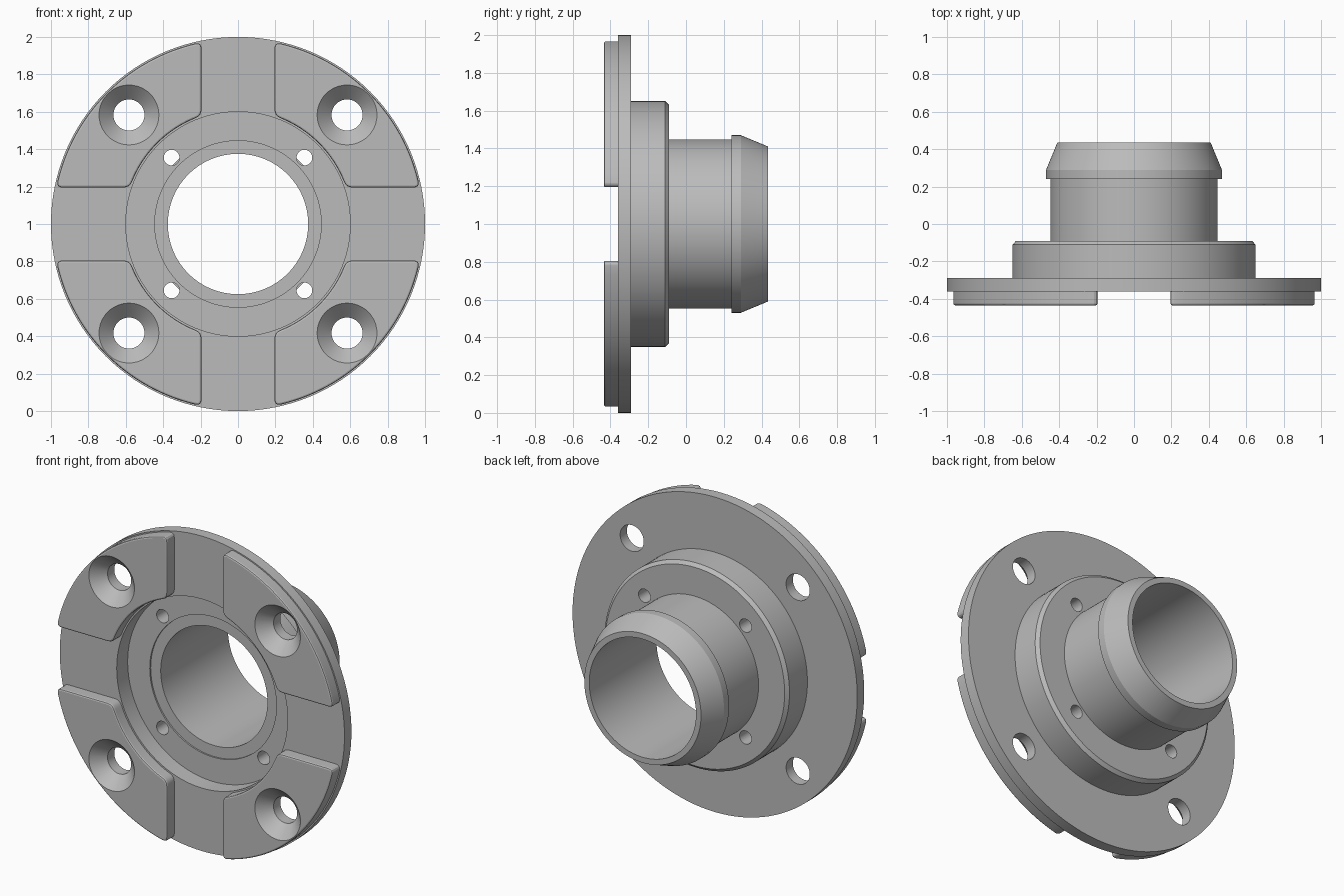
import bpy, bmesh, math
from mathutils import Vector

old = bpy.data.objects.get("Cube")
if old:
    bpy.data.objects.remove(old, do_unlink=True)

# Single grey metal
metal = bpy.data.materials.new("grey_metal")
metal.use_nodes = True
grey = (0.5, 0.5, 0.5, 1)
metal.diffuse_color = grey
metal.node_tree.nodes["Principled BSDF"].inputs["Base Color"].default_value = grey


def finish(bm, name):
    bmesh.ops.recalc_face_normals(bm, faces=bm.faces)
    mesh = bpy.data.meshes.new(name)
    bm.to_mesh(mesh)
    bm.free()
    mesh.materials.append(metal)
    ob = bpy.data.objects.new(name, mesh)
    bpy.context.collection.objects.link(ob)
    return ob


def lathe(bm, profile, steps, cx=0, cz=1, closed=True):
    """Spin (radius, y) points about an axis along y; closed profiles make a ring, open ones get caps."""
    rings = []
    for r, y in profile:
        rings.append([bm.verts.new((cx + r * math.cos(math.tau * i / steps), y,
                                    cz + r * math.sin(math.tau * i / steps)))
                      for i in range(steps)])
    pairs = list(zip(rings, rings[1:]))
    if closed:
        pairs.append((rings[-1], rings[0]))
    else:
        bm.faces.new(rings[0])
        bm.faces.new(rings[-1])
    for a, b in pairs:
        for i in range(steps):
            j = (i + 1) % steps
            bm.faces.new((a[i], a[j], b[j], b[i]))


# Flange, recessed boss and barbed tube in one turned body
bm = bmesh.new()
lathe(bm, [(0.6, -0.36), (1, -0.36), (1, -0.29), (0.65, -0.29), (0.65, -0.11),
           (0.63, -0.09), (0.447, -0.09), (0.447, 0.24), (0.47, 0.24), (0.47, 0.29),
           (0.41, 0.435), (0.375, 0.435), (0.375, -0.24), (0.445, -0.24),
           (0.445, -0.25), (0.6, -0.25)], 128)
body = finish(bm, "flange_body")


def pad_outline(gap, r_in, r_out, trim, steps=28):
    """Quarter ring sector with parallel-sided gaps and rounded corners."""
    def arc(r):
        a = math.asin(gap / r) + trim / r
        return [Vector((r * math.cos(a + (math.pi / 2 - 2 * a) * i / steps),
                        r * math.sin(a + (math.pi / 2 - 2 * a) * i / steps)))
                for i in range(steps + 1)]

    def corner(p, c, q):
        return [p * (1 - t) ** 2 + c * 2 * t * (1 - t) + q * t * t
                for t in (0.25, 0.5, 0.75)]

    outer, inner = arc(r_out), arc(r_in)[::-1]
    far, near = math.sqrt(r_out ** 2 - gap ** 2), math.sqrt(r_in ** 2 - gap ** 2)
    side = [Vector((gap, far)), Vector((gap, far - trim)),
            Vector((gap, near + trim)), Vector((gap, near))]
    base = [v.yx for v in side]
    return (outer + corner(outer[-1], side[0], side[1]) + [side[1], side[2]]
            + corner(side[2], side[3], inner[0]) + inner
            + corner(inner[-1], base[3], base[2]) + [base[2], base[1]]
            + corner(base[1], base[0], outer[0]))


def make_pad(name, turn):
    bm = bmesh.new()
    c, s = math.cos(turn), math.sin(turn)
    pts = [(p.x * c - p.y * s, p.x * s + p.y * c) for p in pad_outline(0.195, 0.61, 0.992, 0.035)]
    front = bm.faces.new([bm.verts.new((x, -0.435, 1 + z)) for x, z in pts])
    back = [bm.verts.new((x, -0.345, 1 + z)) for x, z in pts]
    rim = list(front.verts)
    for i in range(len(pts)):
        j = (i + 1) % len(pts)
        bm.faces.new((rim[i], rim[j], back[j], back[i]))
    bm.faces.new(back[::-1])
    bmesh.ops.recalc_face_normals(bm, faces=bm.faces)
    bmesh.ops.bevel(bm, geom=list(front.edges), offset=0.01, segments=2,
                    profile=0.5, affect='EDGES')
    return finish(bm, name)


# Four raised pads on the front
names = ["upper_left_pad", "upper_right_pad", "lower_right_pad", "lower_left_pad"]
pads = [make_pad(n, i * math.pi / 2) for i, n in enumerate(names)]

# Cutter: countersunk bolt holes and small through holes
bm = bmesh.new()
for sx in (-1, 1):
    for sz in (-1, 1):
        lathe(bm, [(0.18, -0.455), (0.083, -0.358), (0.083, -0.2)], 48,
              sx * 0.583, 1 + sz * 0.583, closed=False)
        lathe(bm, [(0.042, -0.3), (0.042, -0.05)], 32,
              sx * 0.355, 1 + sz * 0.355, closed=False)
cutter = finish(bm, "hole_cutter")
cutter.hide_render = True

for ob in [body] + pads:
    mod = ob.modifiers.new("holes", 'BOOLEAN')
    mod.operation = 'DIFFERENCE'
    mod.solver = 'EXACT'
    mod.object = cutter
    bpy.ops.object.select_all(action='DESELECT')
    bpy.context.view_layer.objects.active = ob
    ob.select_set(True)
    bpy.ops.object.modifier_apply(modifier=mod.name)
    bpy.ops.object.shade_smooth_by_angle(angle=math.radians(20))
bpy.data.objects.remove(cutter, do_unlink=True)
